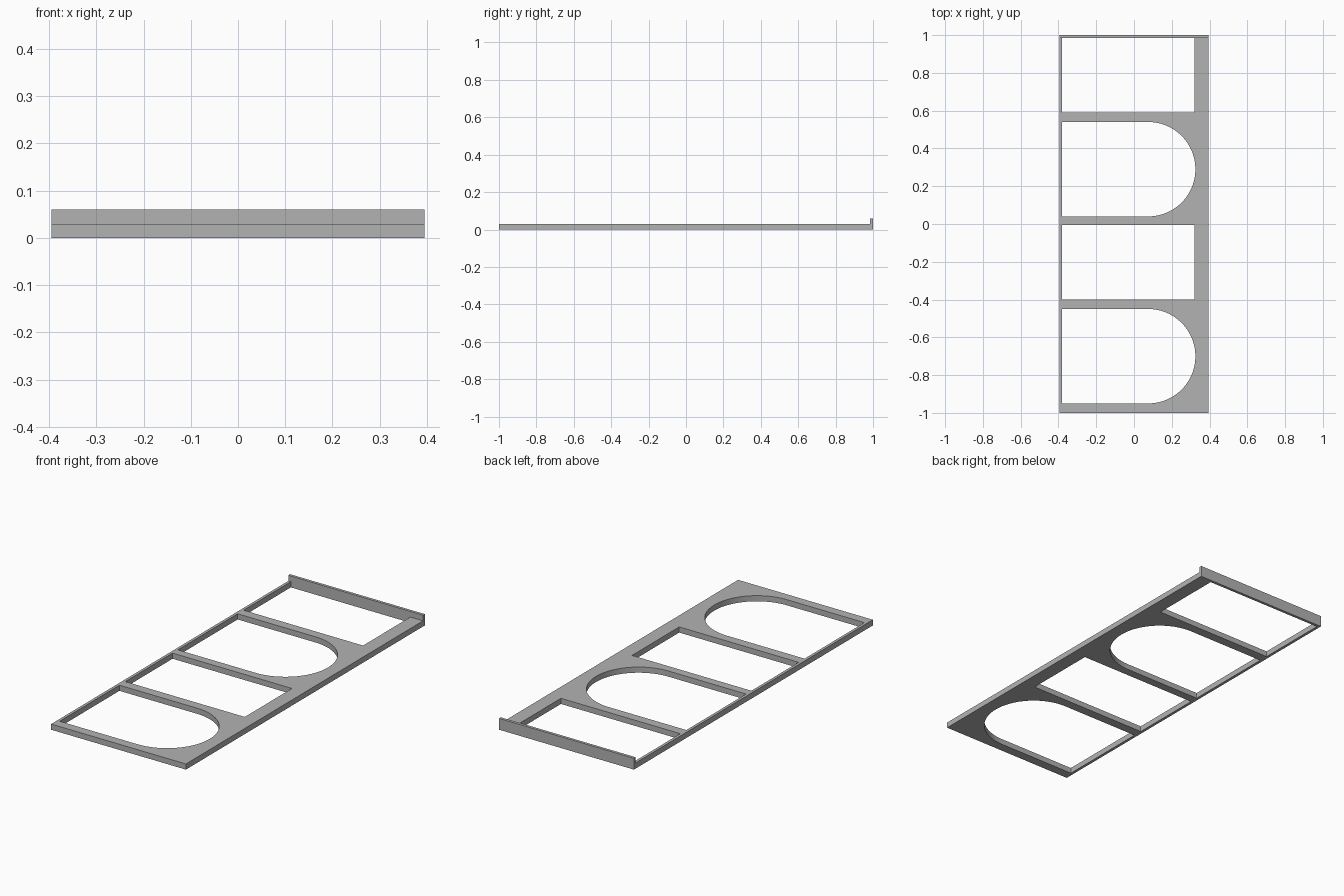
import bpy
from math import pi, sin, cos

cube = bpy.data.objects.get("Cube")
if cube:
    bpy.data.objects.remove(cube, do_unlink=True)

HALF_W, HALF_L, THICK = 0.395, 1.0, 0.03
LIP = 0.015
LEFT, RIGHT = -0.38, 0.32          # sides of the openings

grey = bpy.data.materials.new("plain grey")
grey.use_nodes = True
grey.diffuse_color = (0.45, 0.45, 0.45, 1)
grey.node_tree.nodes["Principled BSDF"].inputs["Base Color"].default_value = grey.diffuse_color


def rectangle(x0, x1, y0, y1):
    return [(x0, y0), (x1, y0), (x1, y1), (x0, y1)]


def arched(x0, cx, cy, r, steps=48):
    arc = [(cx + r * cos(a), cy + r * sin(a))
           for a in (-pi / 2 + pi * i / steps for i in range(steps + 1))]
    return [(x0, cy - r)] + arc + [(x0, cy + r)]


def extruded(name, outlines, z0, z1):
    """Fill the first outline, leaving the others as holes, and extrude it."""
    curve = bpy.data.curves.new(name, "CURVE")
    curve.dimensions = "2D"
    curve.fill_mode = "BOTH"
    curve.extrude = (z1 - z0) / 2
    for pts in outlines:
        spline = curve.splines.new("POLY")
        spline.points.add(len(pts) - 1)
        for p, (x, y) in zip(spline.points, pts):
            p.co = (x, y, 0, 1)
        spline.use_cyclic_u = True
    curve.materials.append(grey)
    obj = bpy.data.objects.new(name, curve)
    obj.location.z = (z0 + z1) / 2
    bpy.context.collection.objects.link(obj)
    bpy.ops.object.select_all(action="DESELECT")
    obj.select_set(True)
    bpy.context.view_layer.objects.active = obj
    bpy.ops.object.convert(target="MESH")
    bpy.ops.object.shade_smooth_by_angle(angle=pi / 6)
    return bpy.context.object


# Flat frame: two bays, each with a square and an arched opening
outlines = [rectangle(-HALF_W, HALF_W, -HALF_L, HALF_L)]
for top in (HALF_L - LIP, -0.005):
    outlines.append(rectangle(LEFT, RIGHT, top - 0.395, top))
    outlines.append(arched(LEFT, 0.075, top - 0.695, 0.25))
extruded("frame_plate", outlines, 0, THICK)

# Raised lip along the back edge
extruded("back_lip", [rectangle(-HALF_W, HALF_W, HALF_L - LIP, HALF_L)], THICK, 2 * THICK)
